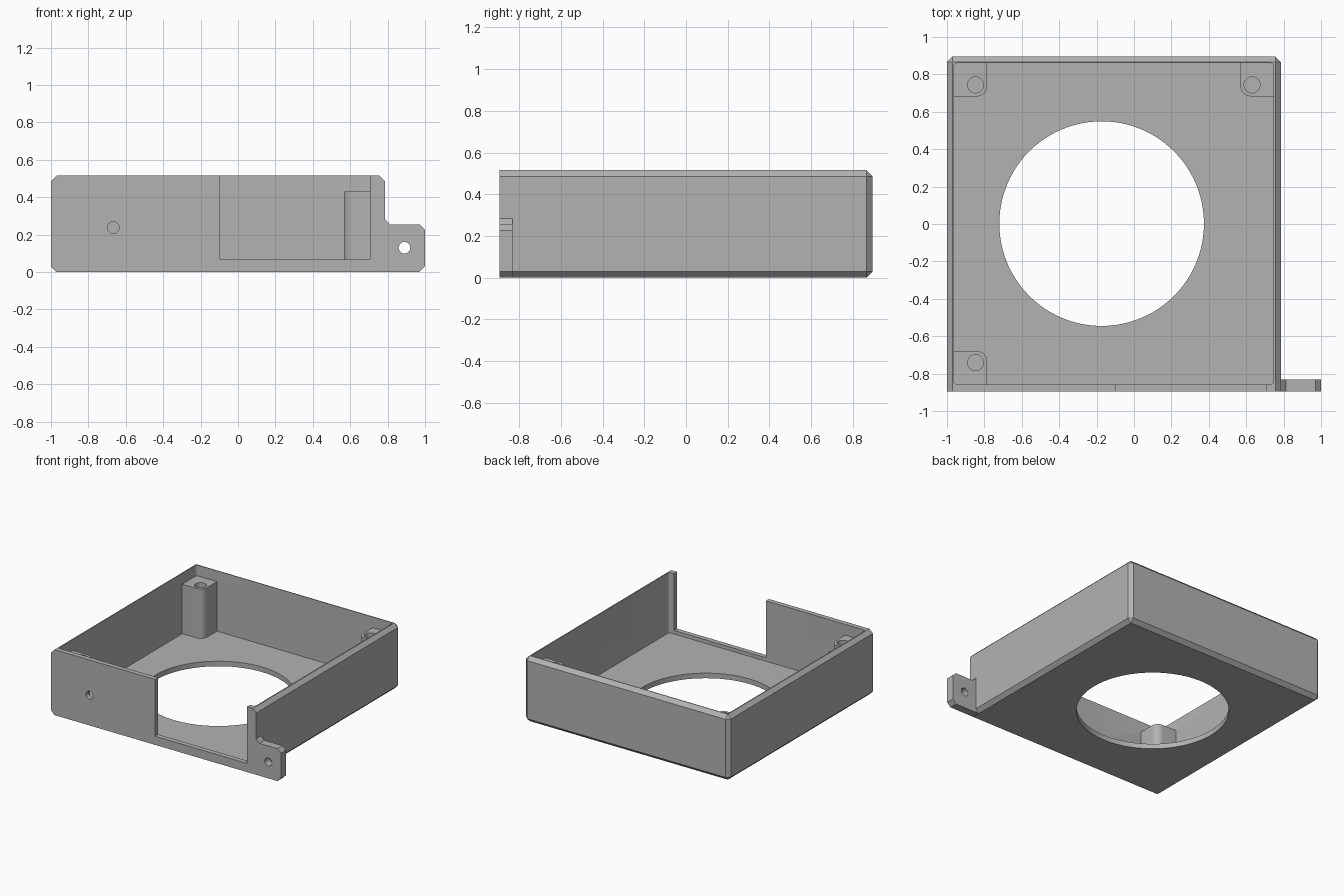
import bpy, bmesh, math
from mathutils import Matrix

if "Cube" in bpy.data.objects:
    bpy.data.objects.remove(bpy.data.objects["Cube"], do_unlink=True)

grey = bpy.data.materials.new("plain_grey")
grey.use_nodes = True
COLOUR = (0.45, 0.45, 0.45, 1)
grey.diffuse_color = COLOUR
grey.node_tree.nodes["Principled BSDF"].inputs["Base Color"].default_value = COLOUR


def finish(name, bm):
    bmesh.ops.recalc_face_normals(bm, faces=bm.faces)
    mesh = bpy.data.meshes.new(name)
    bm.to_mesh(mesh)
    bm.free()
    mesh.materials.append(grey)
    obj = bpy.data.objects.new(name, mesh)
    bpy.context.collection.objects.link(obj)
    return obj


def box(name, lo, hi, bevel=0, segments=1, pick=None):
    """Box between two corners; edges chosen by pick are bevelled."""
    bm = bmesh.new()
    bmesh.ops.create_cube(bm, size=1)
    for v in bm.verts:
        v.co = [h if c > 0 else l for c, l, h in zip(v.co, lo, hi)]
    if bevel:
        edges = [e for e in bm.edges if pick(*e.verts)]
        bmesh.ops.bevel(bm, geom=edges, offset=bevel, segments=segments,
                        profile=0.5, affect='EDGES')
    return finish(name, bm)


def rod(name, centre, radius, length, axis='Z', sides=32):
    bm = bmesh.new()
    turn = Matrix.Rotation(math.pi / 2, 4, 'X') if axis == 'Y' else Matrix()
    bmesh.ops.create_cone(bm, cap_ends=True, segments=sides, radius1=radius,
                          radius2=radius, depth=length,
                          matrix=Matrix.Translation(centre) @ turn)
    return finish(name, bm)


def combine(target, other, operation):
    mod = target.modifiers.new(other.name, 'BOOLEAN')
    mod.object, mod.operation, mod.solver = other, operation, 'EXACT'
    bpy.context.view_layer.objects.active = target
    bpy.ops.object.modifier_apply(modifier=mod.name)
    bpy.data.objects.remove(other, do_unlink=True)


LEFT, RIGHT, FRONT, BACK, TOP = -1.0, 0.785, -0.895, 0.895, 0.515
IN_L, IN_R, IN_F, IN_B = -0.963, 0.747, -0.857, 0.86
FLOOR, POST_TOP, CHAMFER = 0.04, 0.43, 0.029


def upright(a, b):
    return abs(a.co.z - b.co.z) > 0.1


# Outer tray, chamfered everywhere but round the front face
tray = box("tray", (LEFT, FRONT, 0), (RIGHT, BACK, TOP), CHAMFER,
           pick=lambda a, b: max(a.co.y, b.co.y) > 0
           )
cavity = box("cavity", (IN_L, IN_F, FLOOR), (IN_R, IN_B, TOP + 0.2), 0.018, 4, upright)
combine(tray, cavity, 'DIFFERENCE')

# Corner posts with one rounded inner corner and a blind screw hole
SIZE, SINK = 0.178, 0.012
for sx, sy in ((-1, 1), (1, 1), (-1, -1)):
    wall_x = IN_L if sx < 0 else IN_R
    wall_y = IN_F if sy < 0 else IN_B
    xs = sorted((wall_x + sx * SINK, wall_x - sx * SIZE))
    ys = sorted((wall_y + sy * SINK, wall_y - sy * SIZE))
    inner = (wall_x - sx * SIZE, wall_y - sy * SIZE)

    def inner_corner(a, b):
        return upright(a, b) and math.dist(a.co.xy, inner) < 0.01

    post = box("post", (xs[0], ys[0], FLOOR / 2), (xs[1], ys[1], POST_TOP),
               0.055, 6, inner_corner)
    combine(tray, post, 'UNION')
    hole = rod("screw_hole", (wall_x - sx * 0.116, wall_y - sy * 0.116, POST_TOP),
               0.043, 0.5)
    combine(tray, hole, 'DIFFERENCE')

# Mounting tab: front profile extruded back from the front face
profile = [(0.76, 0), (0.97, 0), (1, 0.03), (1, 0.227), (0.97, 0.255),
           (0.813, 0.255), (0.785, 0.283), (0.76, 0.283)]
bm = bmesh.new()
face = bm.faces.new([bm.verts.new((x, FRONT, z)) for x, z in profile])
ext = bmesh.ops.extrude_face_region(bm, geom=[face])["geom"]
bmesh.ops.translate(bm, vec=(0, 0.063, 0),
                    verts=[g for g in ext if isinstance(g, bmesh.types.BMVert)])
combine(tray, finish("mounting_tab", bm), 'UNION')

# Openings: fan hole, front notch, wall hole and tab hole
combine(tray, rod("fan_hole", (-0.173, 0.002, 0), 0.547, 0.3, sides=96), 'DIFFERENCE')
notch = box("front_notch", (-0.095, FRONT - 0.1, 0.068), (0.705, IN_F + 0.005, TOP + 0.1))
combine(tray, notch, 'DIFFERENCE')
for x, z in ((-0.667, 0.238), (0.89, 0.13)):
    combine(tray, rod("bolt_hole", (x, FRONT, z), 0.031, 0.2, 'Y'), 'DIFFERENCE')

tray.select_set(True)
bpy.context.view_layer.objects.active = tray
bpy.ops.object.shade_smooth_by_angle(angle=math.radians(25))
